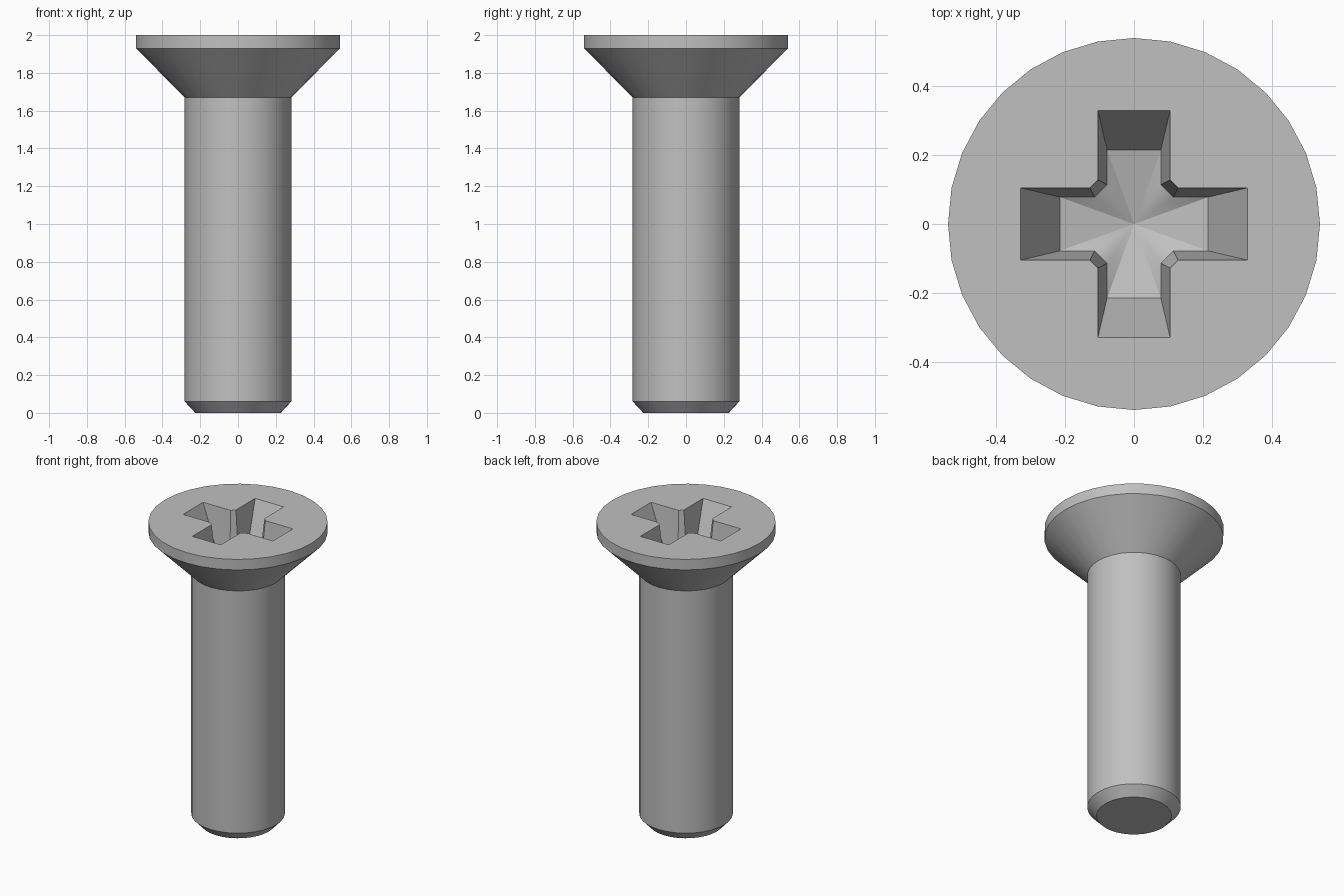
import bpy, bmesh
from math import cos, sin, pi, radians

if "Cube" in bpy.data.objects:
    bpy.data.objects.remove(bpy.data.objects["Cube"], do_unlink=True)

SIDES = 32
steel = bpy.data.materials.new("grey steel")
steel.use_nodes = True
grey = (0.53, 0.53, 0.53, 1)
steel.diffuse_color = grey
steel.node_tree.nodes["Principled BSDF"].inputs["Base Color"].default_value = grey

bm = bmesh.new()


def ring(r, z):
    return [bm.verts.new((r * cos(2 * pi * i / SIDES), r * sin(2 * pi * i / SIDES), z))
            for i in range(SIDES)]


def cross(length, half, corner, z):
    """Cross outline with chamfered inner corners."""
    arm = [(length, -half), (length, half), (corner, half), (half, corner)]
    verts = []
    for turn in range(4):
        verts += [bm.verts.new((x, y, z)) for x, y in arm]
        arm = [(-y, x) for x, y in arm]
    return verts


def bridge(a, b):
    n = len(a)
    for i in range(n):
        j = (i + 1) % n
        bm.faces.new((a[i], a[j], b[j], b[i]))


# Shank with chamfered tip, countersunk head and rim
profile = [(0.226, 0), (0.282, 0.06), (0.282, 1.67), (0.54, 1.93), (0.54, 2)]
rings = [ring(r, z) for r, z in profile]
bm.faces.new(rings[0][::-1])
for low, high in zip(rings, rings[1:]):
    bridge(low, high)

# Tapered cross recess with a shallow conical floor
mouth = cross(0.33, 0.105, 0.128, 2)
floor = cross(0.215, 0.078, 0.114, 1.73)
bridge(mouth, floor)
apex = bm.verts.new((0, 0, 1.68))
for i, v in enumerate(floor):
    bm.faces.new((v, floor[(i + 1) % len(floor)], apex))

# Flat top of the head around the recess
edges = [bm.edges.get((loop[i - 1], loop[i]))
         for loop in (rings[-1], mouth) for i in range(len(loop))]
bmesh.ops.triangle_fill(bm, edges=edges, use_beauty=True, normal=(0, 0, 1))
bmesh.ops.recalc_face_normals(bm, faces=bm.faces)

mesh = bpy.data.meshes.new("countersunk_screw")
bm.to_mesh(mesh)
bm.free()
mesh.materials.append(steel)
screw = bpy.data.objects.new("countersunk_screw", mesh)
bpy.context.collection.objects.link(screw)

bpy.ops.object.select_all(action='DESELECT')
screw.select_set(True)
bpy.context.view_layer.objects.active = screw
bpy.ops.object.shade_smooth_by_angle(angle=radians(30))
